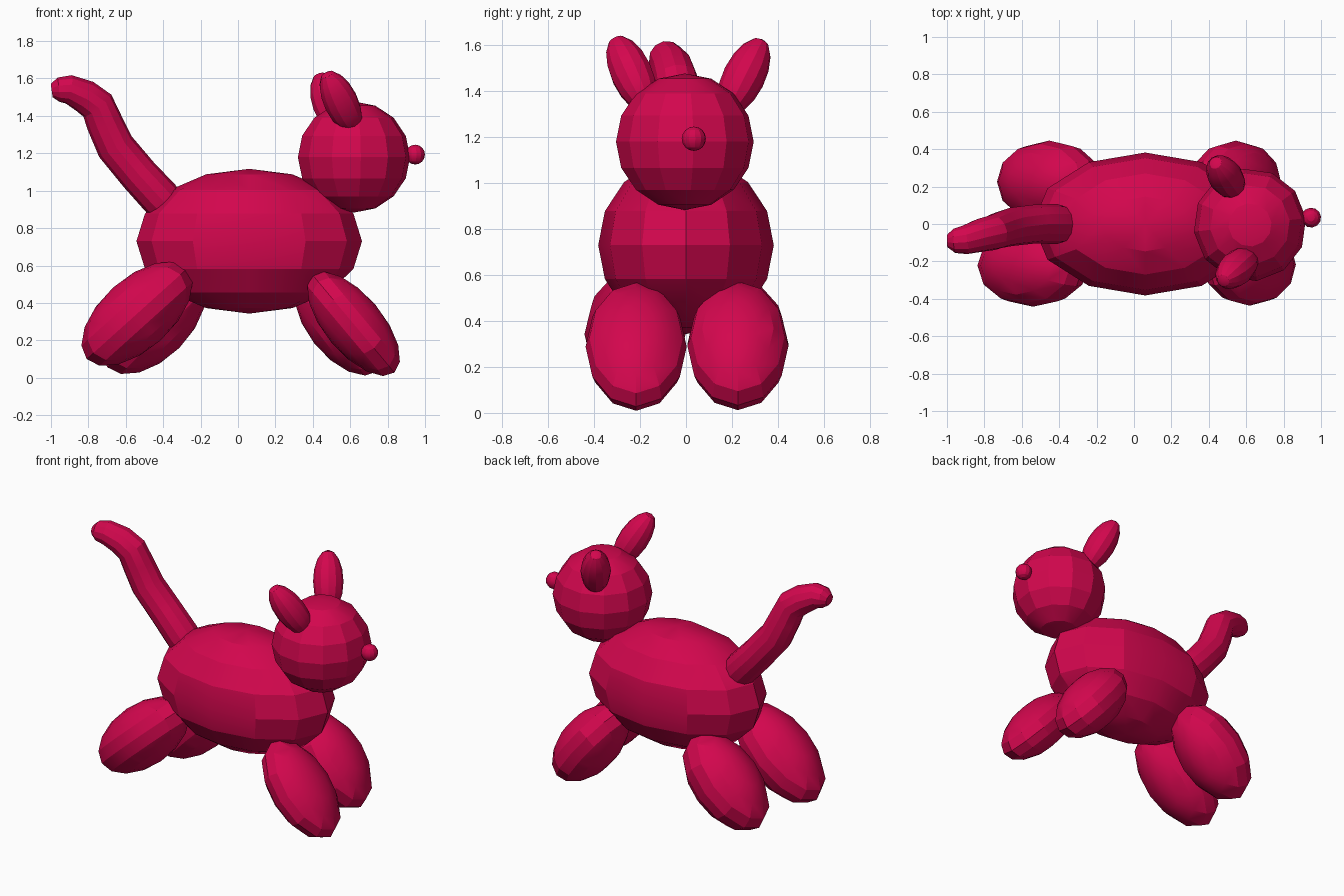
import bpy, math
from mathutils import Vector

if "Cube" in bpy.data.objects:
    bpy.data.objects.remove(bpy.data.objects["Cube"])

red = bpy.data.materials.new("balloon crimson")
red.diffuse_color = (0.65, 0.002, 0.075, 1)
red.use_nodes = True
red.node_tree.nodes["Principled BSDF"].inputs["Base Color"].default_value = red.diffuse_color


def finish(ob, name):
    ob.name = name
    ob.data.name = name
    ob.data.materials.clear()
    ob.data.materials.append(red)
    bpy.ops.object.select_all(action='DESELECT')
    ob.select_set(True)
    bpy.context.view_layer.objects.active = ob
    bpy.ops.object.shade_smooth_by_angle(angle=math.radians(22))


def balloon(name, loc, scale, rot=(0, 0, 0)):
    """Low-poly ellipsoid with 12 sides and 8 rings."""
    bpy.ops.mesh.primitive_uv_sphere_add(segments=12, ring_count=8, radius=1, location=loc, rotation=rot)
    ob = bpy.context.object
    ob.scale = scale
    bpy.ops.object.transform_apply(location=False, rotation=False, scale=True)
    finish(ob, name)


# Body, head (turned slightly) and nose
balloon("body", (0.06, 0, 0.73), (0.603, 0.382, 0.387))
balloon("head", (0.62, -0.005, 1.18), (0.302, 0.302, 0.297), (0, 0, math.radians(7)))
balloon("nose", (0.947, 0.034, 1.193), (0.053, 0.053, 0.053), (0, 0, math.radians(7)))

# Ears, long axis along the given direction
ears = [("right_ear", (0.55, -0.236, 1.475), (-0.5, -0.46, 1)),
        ("left_ear", (0.49, 0.252, 1.462), (-0.36, 0.5, 1))]
for name, loc, direction in ears:
    rot = Vector(direction).to_track_quat('Z', 'Y').to_euler()
    balloon(name, loc, (0.092, 0.092, 0.192), rot)

# Legs: centre, half length, half thickness, tilt about y
legs = [("front_right_leg", (0.618, -0.217, 0.288), 0.34, 0.155, 50),
        ("front_left_leg", (0.545, 0.226, 0.292), 0.328, 0.175, 52),
        ("rear_right_leg", (-0.54, -0.222, 0.342), 0.362, 0.190, -42),
        ("rear_left_leg", (-0.453, 0.226, 0.30), 0.346, 0.198, -45)]
for name, loc, length, thick, tilt in legs:
    balloon(name, loc, (length, 0.22, thick), (0, math.radians(tilt), 0))

# Tail: tapered tube along a bent path (x, y, z, radius)
path = [(-0.36, 0, 0.90, 0.09), (-0.41, 0, 0.955, 0.107), (-0.53, 0, 1.085, 0.104),
        (-0.655, -0.015, 1.235, 0.103), (-0.712, -0.03, 1.36, 0.098),
        (-0.752, -0.045, 1.455, 0.095), (-0.82, -0.06, 1.505, 0.09),
        (-0.905, -0.085, 1.542, 0.078), (-0.96, -0.09, 1.54, 0.066),
        (-0.996, -0.09, 1.535, 0.036)]
curve = bpy.data.curves.new("tail", 'CURVE')
curve.dimensions = '3D'
curve.bevel_depth = 1.0
curve.bevel_resolution = 4
curve.use_fill_caps = True
spline = curve.splines.new('POLY')
spline.points.add(len(path) - 1)
for p, (x, y, z, r) in zip(spline.points, path):
    p.co = (x, y, z, 1)
    p.radius = r
tail = bpy.data.objects.new("tail", curve)
bpy.context.collection.objects.link(tail)
bpy.ops.object.select_all(action='DESELECT')
tail.select_set(True)
bpy.context.view_layer.objects.active = tail
bpy.ops.object.convert(target='MESH')
finish(bpy.context.object, "tail")
